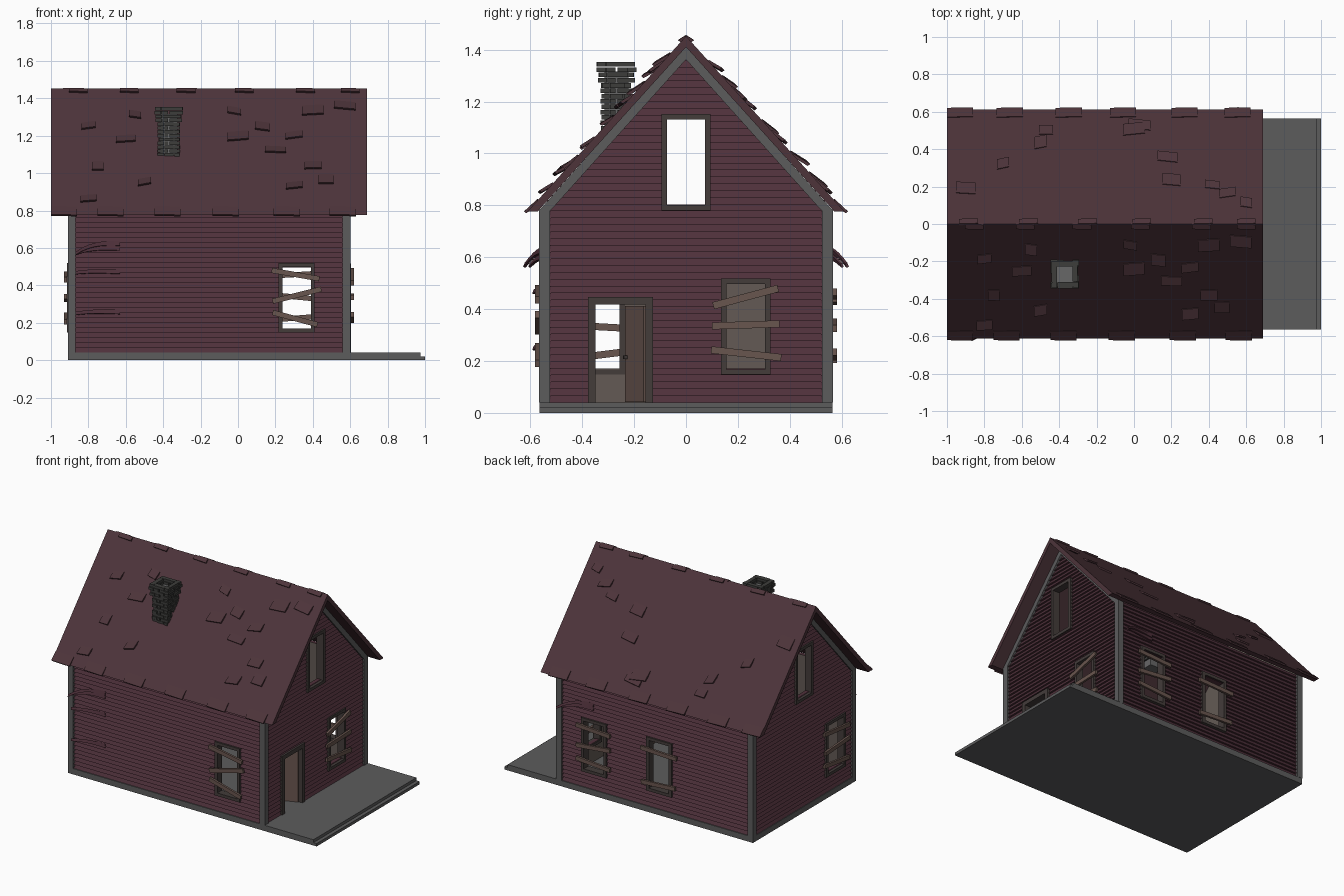
import bpy, bmesh, math, random
from mathutils import Vector as V

if "Cube" in bpy.data.objects:
    bpy.data.objects.remove(bpy.data.objects["Cube"])
random.seed(4)

def mat(name, r, g, b):
    m = bpy.data.materials.new(name)
    m.diffuse_color = (r, g, b, 1)
    m.use_nodes = True
    m.node_tree.nodes["Principled BSDF"].inputs["Base Color"].default_value = m.diffuse_color
    return m

SIDING = mat("plum siding", .078, .030, .043)
ROOF = mat("plum roof", .074, .034, .042)
TRIM = mat("grey trim", .107, .107, .108)
FRAME = mat("dark frame", .056, .045, .042)
BOARD = mat("weathered board", .141, .092, .077)
BRICK = mat("dark brick", .047, .047, .044)
MORTAR = mat("mortar", .135, .135, .135)
INNER = mat("interior plaster", .125, .102, .089)

def hexa(bm, p, inner=0):
    """Eight-point block: bottom ring then top ring; second side gets material 'inner'."""
    v = [bm.verts.new(q) for q in p]
    for k, f in enumerate(((0, 1, 2, 3), (4, 5, 6, 7), (0, 1, 5, 4), (1, 2, 6, 5), (2, 3, 7, 6), (3, 0, 4, 7))):
        face = bm.faces.new([v[i] for i in f])
        if k == 2:
            face.material_index = inner

def box(bm, x0, x1, y0, y1, z0, z1):
    hexa(bm, [(x, y, z) for z in (z0, z1) for x, y in ((x0, y0), (x1, y0), (x1, y1), (x0, y1))])

def finish(bm, name, *mats):
    bmesh.ops.recalc_face_normals(bm, faces=bm.faces)
    me = bpy.data.meshes.new(name)
    bm.to_mesh(me)
    bm.free()
    for m in mats:
        me.materials.append(m)
    ob = bpy.data.objects.new(name, me)
    bpy.context.collection.objects.link(ob)
    return ob

# wall frames of reference: u along the wall, d outward, z up
PLACE = {
    "front": lambda u, d, z: V((u, -.555 - d, z)),
    "back": lambda u, d, z: V((u, .555 + d, z)),
    "right": lambda u, d, z: V((.592 + d, u, z)),
    "left": lambda u, d, z: V((-.902 - d, u, z)),
}
# outer frame rectangles (u0, u1, z0, z1)
WIN = {
    "front": [(.217, .41, .147, .52)],
    "back": [(.217, .41, .147, .52), (-.285, -.09, .147, .52)],
    "right": [(-.378, -.127, .0, .447), (.135, .325, .147, .517), (-.095, .095, .78, 1.152)],
    "left": [(-.45, -.235, .147, .52), (-.095, .095, .78, 1.152)],
}
# nailed boards (u, z, u, z)
A = [(.18, .48, .435, .435), (.185, .315, .445, .38), (.185, .255, .425, .19)]
NAILED = {
    "front": A,
    "back": [(.18, .45, .44, .465), (.18, .35, .44, .325), (.18, .215, .44, .235),
             (-.33, .43, -.055, .44), (-.32, .22, -.06, .205)],
    "right": [(.105, .413, .355, .48), (.10, .335, .36, .343), (.097, .243, .367, .213)],
    "left": [(-.48, .43, -.2, .46), (-.48, .34, -.21, .325), (-.475, .205, -.2, .24)],
}
PITCH, DEEP = .0265, -.035

def limits(side, z):
    if side in ("front", "back"):
        return -.9, .59
    h = max(.0, min(.553, (1.412 - z) / 1.115))
    return -h, h

def prism(bm, P, a0, b0, a1, b1, d0, dbot, dtop, z0, z1, inner=0):
    hexa(bm, [P(a0, d0, z0), P(b0, d0, z0), P(b0, dbot, z0), P(a0, dbot, z0),
              P(a1, d0, z1), P(b1, d0, z1), P(b1, dtop, z1), P(a1, dtop, z1)], inner)

for side, P in PLACE.items():
    # clapboard courses, broken at the openings
    bm = bmesh.new()
    top = .79 if side in ("front", "back") else 1.41
    n = round((top - .04) / PITCH)
    for i in range(n):
        z0 = .04 + i * (top - .04) / n
        z1 = .04 + (i + 1) * (top - .04) / n
        zm = (z0 + z1) / 2
        (l0, r0), (l1, r1) = limits(side, z0), limits(side, z1)
        a0, a1 = l0, l1
        for u0, u1, w0, w1 in sorted(WIN[side]):
            if w0 + .012 < zm < w1 - .012:
                prism(bm, P, a0, u0 + .012, a1, u0 + .012, DEEP, .004, -.009, z0, z1, 1)
                a0 = a1 = u1 - .012
        prism(bm, P, a0, r0, a1, r1, DEEP, .004, -.009, z0, z1, 1)
    finish(bm, side + "_siding", SIDING, INNER)

    # window and door frames
    bm = bmesh.new()
    for u0, u1, w0, w1 in WIN[side]:
        door = w0 == 0
        t = .029 if door else .021
        b = .04 if door else w0
        for a, c, e, f in ((u0, u0 + t, b, w1), (u1 - t, u1, b, w1), (u0 + t, u1 - t, w1 - t, w1)) + \
                (() if door else ((u0 + t, u1 - t, w0, w0 + t),)):
            prism(bm, P, a, c, a, c, DEEP - .005, .012, .012, e, f)
    finish(bm, side + "_frames", FRAME)

    # boards nailed across the windows
    bm = bmesh.new()
    for a, za, b, zb in NAILED[side]:
        h = .0135
        s = (zb - za) / (b - a) * h
        hexa(bm, [P(a + s, .012, za - h), P(b + s, .012, zb - h), P(b + s, .027, zb - h), P(a + s, .027, za - h),
                  P(a - s, .012, za + h), P(b - s, .012, zb + h), P(b - s, .027, zb + h), P(a - s, .027, za + h)])
    finish(bm, side + "_window_boards", BOARD)

# peeling clapboards: (side, loose end, direction, z, reach, drop)
bm = bmesh.new()
for side, u, s, z, reach, drop in (("front", -.87, 1, .625, .065, .06), ("front", -.87, 1, .60, .045, .035),
                                   ("front", -.87, 1, .475, .03, .012), ("front", -.87, 1, .26, .03, .015),
                                   ("back", .56, -1, .625, .065, .06), ("back", .56, -1, .60, .045, .035)):
    P = PLACE[side]
    ring = []
    for k in range(8):
        t = k / 7
        uu, d, zz = u + s * .24 * (1 - t), .002 + reach * t ** 2, z - drop * t ** 3
        ring.append([P(uu, d, zz + .013), P(uu, d + .006, zz - .013 + .01 * t),
                     P(uu, d - .004, zz - .015 + .01 * t), P(uu, d - .008, zz + .009)])
    for r, q in zip(ring, ring[1:]):
        hexa(bm, r + q)
finish(bm, "peeling_boards", SIDING)

# foundation and porch step
bm = bmesh.new()
box(bm, -.91, 1.0, -.565, .565, 0, .02)
box(bm, -.91, .975, -.565, .565, .02, .04)
finish(bm, "foundation", TRIM)

# corner posts and gable rake trim
bm = bmesh.new()
for sy in (-1, 1):
    for x0, x1 in ((-.91, -.87), (.56, .602)):
        box(bm, x0, x1, *sorted((sy * .525, sy * .566)), .04, .785)
    for x0, x1 in ((-.91, -.89), (.58, .602)):
        q = ((.566 * sy, .78), (0, 1.415), (0, 1.362), (.522 * sy, .78))
        hexa(bm, [(x, y, z) for x in (x0, x1) for y, z in q])
finish(bm, "corner_and_gable_trim", TRIM)

# roof slopes
bm = bmesh.new()
for sy in (-1, 1):
    q = ((.611 * sy, .776), (0, 1.452), (0, 1.41), (.572 * sy, .776))
    hexa(bm, [(x, y, z) for x in (-1, .69) for y, z in q])
finish(bm, "roof", ROOF)

# loose shingles lifted off the slopes
bm = bmesh.new()
SL = math.hypot(.611, .676)

def shingle(sy, x, s, w, h, lift, skew=0):
    down = V((0, .611 * sy, -.676)) / SL
    nrm = V((0, .676 * sy, .611)) / SL
    o = V((x, 0, 1.452)) + down * s
    pts = []
    for e in (-.008, .004):
        for a, b in ((-.5, 0), (.5, 0), (.5, 1), (-.5, 1)):
            pts.append(o + V((a * w, 0, 0)) + down * (b * h + a * skew) + nrm * (e + b * lift))
    hexa(bm, pts)

SPOTS = {-1: [(-.8, 1.25), (-.55, 1.31), (-.6, 1.18), (-.02, 1.33), (0, 1.2), (.13, 1.25), (.2, 1.12), (.3, 1.2),
              (.4, 1.34), (.57, 1.36), (.4, 1.04), (-.5, .95), (-.75, 1.04), (.3, .93), (-.8, .86), (.47, .97)],
         1: [(-.47, .9), (-.5, .98), (-.9, 1.25), (0, .9), (.2, 1.2), (.5, 1.27), (.42, 1.22), (.18, 1.06),
             (.03, .87), (.6, 1.33), (-.7, 1.1)]}
for sy, spots in SPOTS.items():
    for x, z in spots:
        shingle(sy, x, (1.452 - z) / .676 * SL - .03, random.uniform(.06, .12), random.uniform(.05, .08),
                random.uniform(.008, .022), random.uniform(-.02, .02))
    for k in range(6):
        x = -.97 + k * .305 + random.uniform(-.02, .02)
        shingle(sy, min(max(x, -.93), .62), SL - .06, .14, .066, .006, .004)
        shingle(sy, min(max(x + .1, -.92), .6), .0, .1, .03, .008, .004)
finish(bm, "loose_shingles", ROOF)

# chimney: mortar core, alternating brick courses and a wider hollow cap
CX, CY = -.37, -.268
core = bmesh.new()
box(core, CX - .047, CX + .047, CY - .047, CY + .047, 1.0, 1.315)
finish(core, "chimney_core", MORTAR)
bm = bmesh.new()
H = .0205
for i in range(15):
    z0 = 1.048 + i * H
    r = .072 if i >= 13 else .066 if i >= 11 else .056
    z1 = z0 + H - .003
    for k in range(4):
        c, s = ((1, 0), (0, 1), (-1, 0), (0, -1))[k]
        cuts = (-r, -.004, .004, r - .032) if i % 2 else (-r, -r + .025, -r + .03, r - .032)
        for a, b in (cuts[:2], cuts[2:]):
            o = r + random.uniform(-.003, .005)
            ps = [(a, r - .03), (b, r - .03), (b, o), (a, o)]
            hexa(bm, [(CX + p * c - q * s, CY + p * s + q * c, z) for z in (z0, z1) for p, q in ps])
        # corner brick
        o = r + (.005 if i % 2 else -.003)
        ps = [(r - .03, r - .03), (o, r - .03), (o, o), (r - .03, o)]
        hexa(bm, [(CX + p * c - q * s, CY + p * s + q * c, z) for z in (z0, z1) for p, q in ps])
finish(bm, "chimney_bricks", BRICK)

# front door standing open inward, with a handle
bm = bmesh.new()
d = V((-.93, -.37, 0)).normalized()
n = V((d.y, -d.x, 0))
hinge = V((.575, -.157, .042))

def slab(a0, a1, t0, t1, z0, z1):
    hexa(bm, [hinge + d * a + n * t + V((0, 0, z)) for z in (z0, z1)
              for a, t in ((a0, t0), (a1, t0), (a1, t1), (a0, t1))])

slab(0, .19, -.008, .008, 0, .37)
finish(bm, "door", BOARD)
bm = bmesh.new()
slab(.165, .177, -.022, .022, .165, .18)
finish(bm, "door_handle", FRAME)
